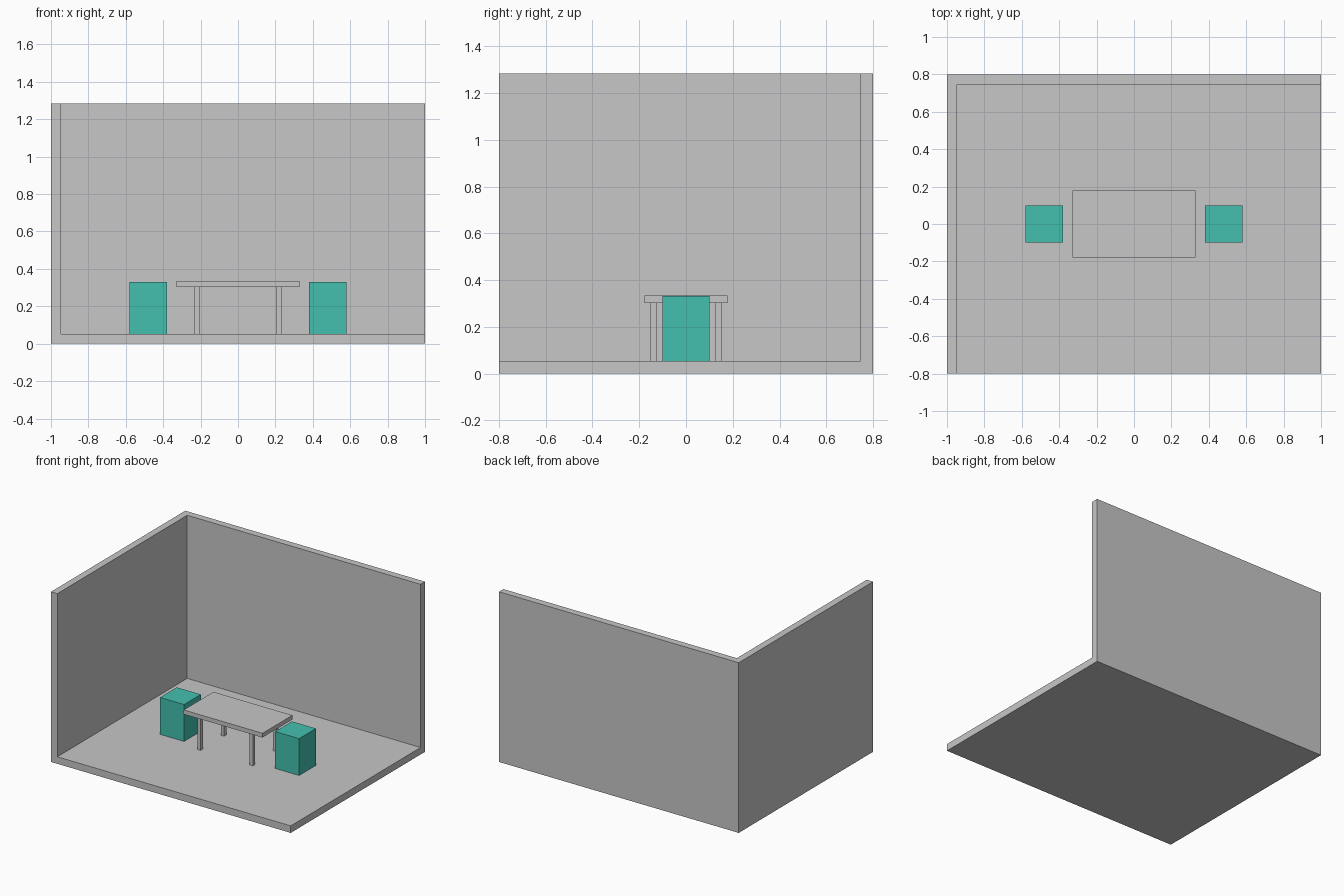
import bpy
import bmesh
from mathutils import Matrix, Vector

if "Cube" in bpy.data.objects:
    bpy.data.objects.remove(bpy.data.objects["Cube"])


def material(name, rgb):
    m = bpy.data.materials.new(name)
    m.diffuse_color = (*rgb, 1.0)
    m.use_nodes = True
    m.node_tree.nodes["Principled BSDF"].inputs["Base Color"].default_value = m.diffuse_color
    return m


GREY = material("light_grey", (0.57, 0.57, 0.57))
TEAL = material("teal", (0.056, 0.53, 0.43))

FLOOR = 0.053        # top of the floor slab
TABLE_BOTTOM, TABLE_TOP = 0.302, 0.334


def box(name, low, high, mat, open_sides=()):
    """Box between two corners, leaving out faces that point along open_sides."""
    low, high = Vector(low), Vector(high)
    bm = bmesh.new()
    bmesh.ops.create_cube(bm, size=1, matrix=Matrix.Translation((low + high) / 2)
                          @ Matrix.Diagonal((*(high - low), 1)))
    bm.normal_update()
    gone = [f for f in bm.faces if any(f.normal.dot(Vector(d)) > 0.9 for d in open_sides)]
    bmesh.ops.delete(bm, geom=gone, context='FACES')
    mesh = bpy.data.meshes.new(name)
    bm.to_mesh(mesh)
    bm.free()
    mesh.materials.append(mat)
    obj = bpy.data.objects.new(name, mesh)
    bpy.context.collection.objects.link(obj)
    return obj


# Room shell: floor, left wall and back wall, thickened inward
room = box("room_shell", (-1, -0.8, 0), (1, 0.8, 1.283), GREY,
           open_sides=[(0, 0, 1), (0, -1, 0), (1, 0, 0)])
solid = room.modifiers.new("thickness", 'SOLIDIFY')
solid.thickness = FLOOR
solid.offset = -1
solid.use_even_offset = True

# Table top
box("table_top", (-0.329, -0.178, TABLE_BOTTOM), (0.329, 0.178, TABLE_TOP), GREY)

for sx, side in ((-1, "left"), (1, "right")):
    # Table legs
    for sy, end in ((-1, "front"), (1, "back")):
        x, y, r = sx * 0.218, sy * 0.14, 0.0135
        box(f"table_leg_{end}_{side}", (x - r, y - r, FLOOR),
            (x + r, y + r, TABLE_BOTTOM), GREY)
    # Block seats at both ends of the table
    x = sx * 0.48
    box(f"seat_{side}", (x - 0.1, -0.1, FLOOR), (x + 0.1, 0.1, 0.331), TEAL)
